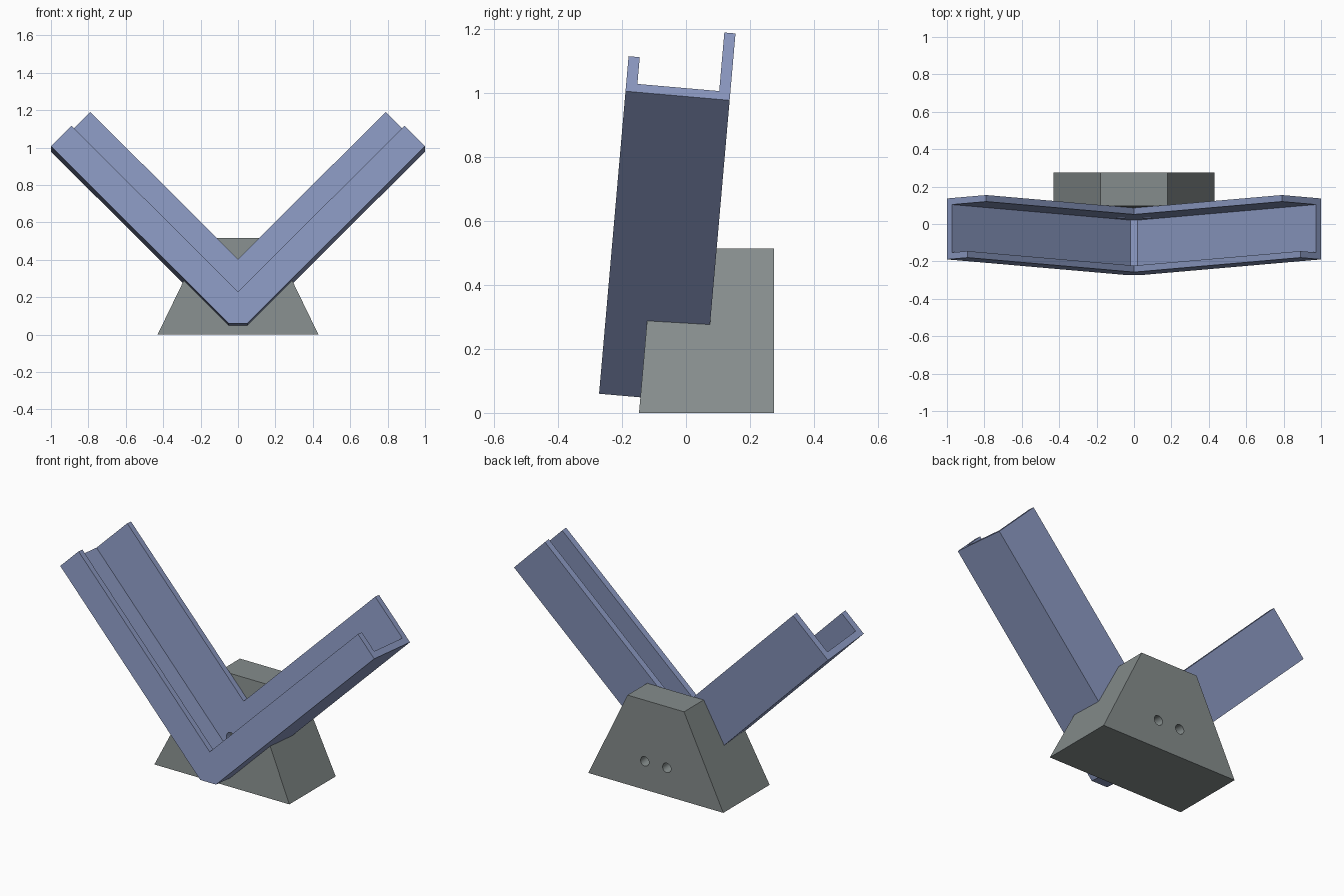
import bpy, bmesh, math
from mathutils import Matrix, Vector

if "Cube" in bpy.data.objects:
    bpy.data.objects.remove(bpy.data.objects["Cube"])

# Tilted frame of the channel: x across, d = depth towards the back, w = up the slope
TILT = math.radians(5)
FRAME = Matrix.Translation((0, -0.272, 0.06)) @ Matrix.Rotation(-TILT, 4, 'X')


def material(name, colour):
    m = bpy.data.materials.new(name)
    m.diffuse_color = (*colour, 1)
    m.use_nodes = True
    m.node_tree.nodes["Principled BSDF"].inputs["Base Color"].default_value = m.diffuse_color
    return m


def loft(name, front, back):
    """Solid between two matching outlines."""
    bm = bmesh.new()
    a = [bm.verts.new(p) for p in front]
    b = [bm.verts.new(p) for p in back]
    bm.faces.new(a)
    bm.faces.new(b[::-1])
    for i in range(len(a)):
        j = (i + 1) % len(a)
        bm.faces.new((a[i], b[i], b[j], a[j]))
    bmesh.ops.recalc_face_normals(bm, faces=bm.faces)
    mesh = bpy.data.meshes.new(name)
    bm.to_mesh(mesh)
    bm.free()
    ob = bpy.data.objects.new(name, mesh)
    bpy.context.collection.objects.link(ob)
    return ob


def prism(name, half, d0, d1):
    """Mirror a half outline (x, w) and extrude it through the depth."""
    pts = half + [(-x, w) for x, w in reversed(half) if x > 0]
    return loft(name, [FRAME @ Vector((x, d0, w)) for x, w in pts],
                [FRAME @ Vector((x, d1, w)) for x, w in pts])


def hole(x):
    """Round cutter running along the depth."""
    ring = [(x + 0.027 * math.cos(k * math.tau / 24), 0.15 + 0.027 * math.sin(k * math.tau / 24))
            for k in range(24)]
    return loft("hole_cutter", [FRAME @ Vector((u, 0.2, w)) for u, w in ring],
                [FRAME @ Vector((u, 0.8, w)) for u, w in ring])


def cut(ob, cutters):
    bpy.context.view_layer.objects.active = ob
    for c in cutters:
        c.hide_render = True
        m = ob.modifiers.new("cut", 'BOOLEAN')
        m.operation = 'DIFFERENCE'
        m.solver = 'EXACT'
        m.object = c
        bpy.ops.object.modifier_apply(modifier=m.name)
        bpy.data.objects.remove(c)


def finish(ob, mat):
    ob.data.materials.clear()
    ob.data.materials.append(mat)
    bpy.ops.object.select_all(action='DESELECT')
    ob.select_set(True)
    bpy.context.view_layer.objects.active = ob
    bpy.ops.object.shade_smooth_by_angle(angle=math.radians(30))


# V-shaped channel: low front lip, floor, tall back wall
channel = prism("v_channel", [(0.05, 0), (1, 0.95), (0.79, 1.16), (0, 0.37)], 0, 0.327)
lip_cutter = prism("lip_cutter", [(0, 0.17), (2, 2.17)], -0.5, 0.1)
trough_cutter = prism("trough_cutter", [(0.02, 0.022), (2, 2.002)], 0.035, 0.292)
cut(channel, [lip_cutter, trough_cutter, hole(-0.07), hole(0.07)])
finish(channel, material("slate_blue", (0.26, 0.32, 0.54)))

# Tapered stand with a leaning front, notched to carry the channel
outline = [(-0.43, 0), (0.43, 0), (0.18, 0.515), (-0.18, 0.515)]
stand = loft("stand", [(x, -0.147 + z * math.tan(TILT), z) for x, z in outline],
             [(x, 0.275, z) for x, z in outline])
seat_cutter = prism("seat_cutter", [(0.05, 0), (1, 0.95)], -0.2, 0.327)
cut(stand, [seat_cutter, hole(-0.07), hole(0.07)])
finish(stand, material("warm_grey", (0.235, 0.265, 0.262)))
